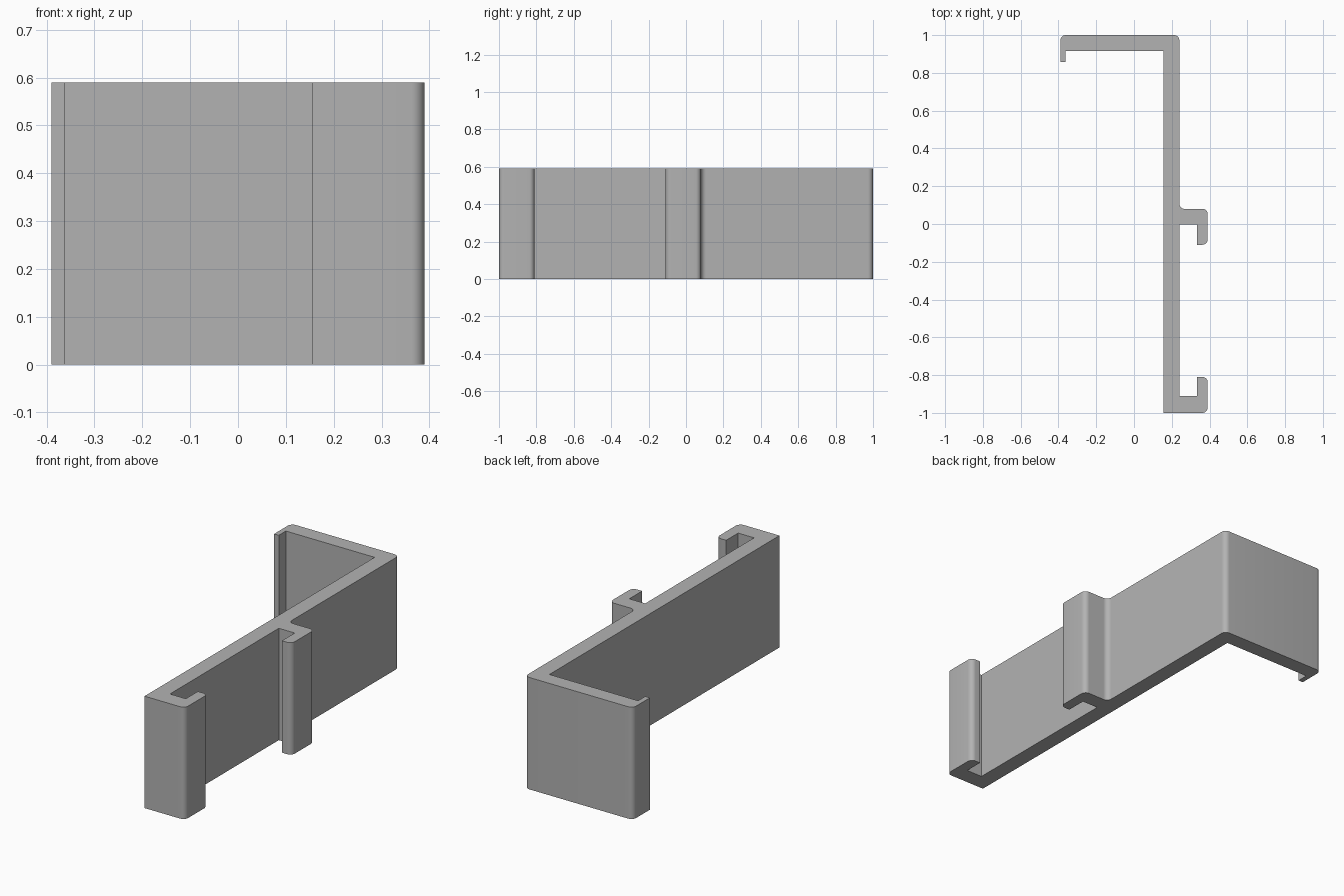
import bpy, bmesh, math
from mathutils import Vector

cube = bpy.data.objects.get("Cube")
if cube:
    bpy.data.objects.remove(cube, do_unlink=True)

HEIGHT = 0.59
R = 0.028    # radius of the rounded corners
STEPS = 8

# Cross-section corners, counter-clockwise: x, y, radius
profile = [
    (0.155, -1, 0), (0.39, -1, R),                      # front hook
    (0.39, -0.81, R), (0.333, -0.81, 0),
    (0.333, -0.91, 0), (0.24, -0.91, 0),
    (0.24, -0.003, 0), (0.333, -0.003, 0),              # middle hook
    (0.333, -0.11, 0), (0.39, -0.11, R),
    (0.39, 0.08, R), (0.24, 0.08, R),
    (0.24, 1, R), (-0.39, 1, R),                        # back arm and lip
    (-0.39, 0.858, 0), (-0.363, 0.858, 0),
    (-0.363, 0.917, 0), (0.155, 0.917, 0),
]


def rounded(points):
    """Replace each corner that has a radius with a tangent arc."""
    out = []
    for i, (x, y, r) in enumerate(points):
        p = Vector((x, y))
        if not r:
            out.append(p)
            continue
        a = (Vector(points[i - 1][:2]) - p).normalized()
        b = (Vector(points[(i + 1) % len(points)][:2]) - p).normalized()
        centre = p + (a + b) * r
        for k in range(STEPS + 1):
            t = math.pi / 2 * k / STEPS
            out.append(centre - b * r * math.cos(t) - a * r * math.sin(t))
    return out


# Extrude the section upward
bm = bmesh.new()
base = bm.faces.new([bm.verts.new((p.x, p.y, 0)) for p in rounded(profile)])
top = bmesh.ops.extrude_face_region(bm, geom=[base], use_keep_orig=True)
bmesh.ops.translate(bm, vec=(0, 0, HEIGHT),
                    verts=[v for v in top["geom"] if isinstance(v, bmesh.types.BMVert)])
bmesh.ops.recalc_face_normals(bm, faces=bm.faces)
mesh = bpy.data.meshes.new("hook_bracket")
bm.to_mesh(mesh)
bm.free()

bracket = bpy.data.objects.new("hook_bracket", mesh)
bpy.context.collection.objects.link(bracket)

# Plain grey
grey = bpy.data.materials.new("plain_grey")
grey.use_nodes = True
colour = (0.45, 0.45, 0.45, 1)
grey.diffuse_color = colour
grey.node_tree.nodes["Principled BSDF"].inputs["Base Color"].default_value = colour
mesh.materials.append(grey)

# Smooth arcs, sharp edges
bpy.ops.object.select_all(action="DESELECT")
bracket.select_set(True)
bpy.context.view_layer.objects.active = bracket
bpy.ops.object.shade_smooth_by_angle(angle=math.radians(30))
